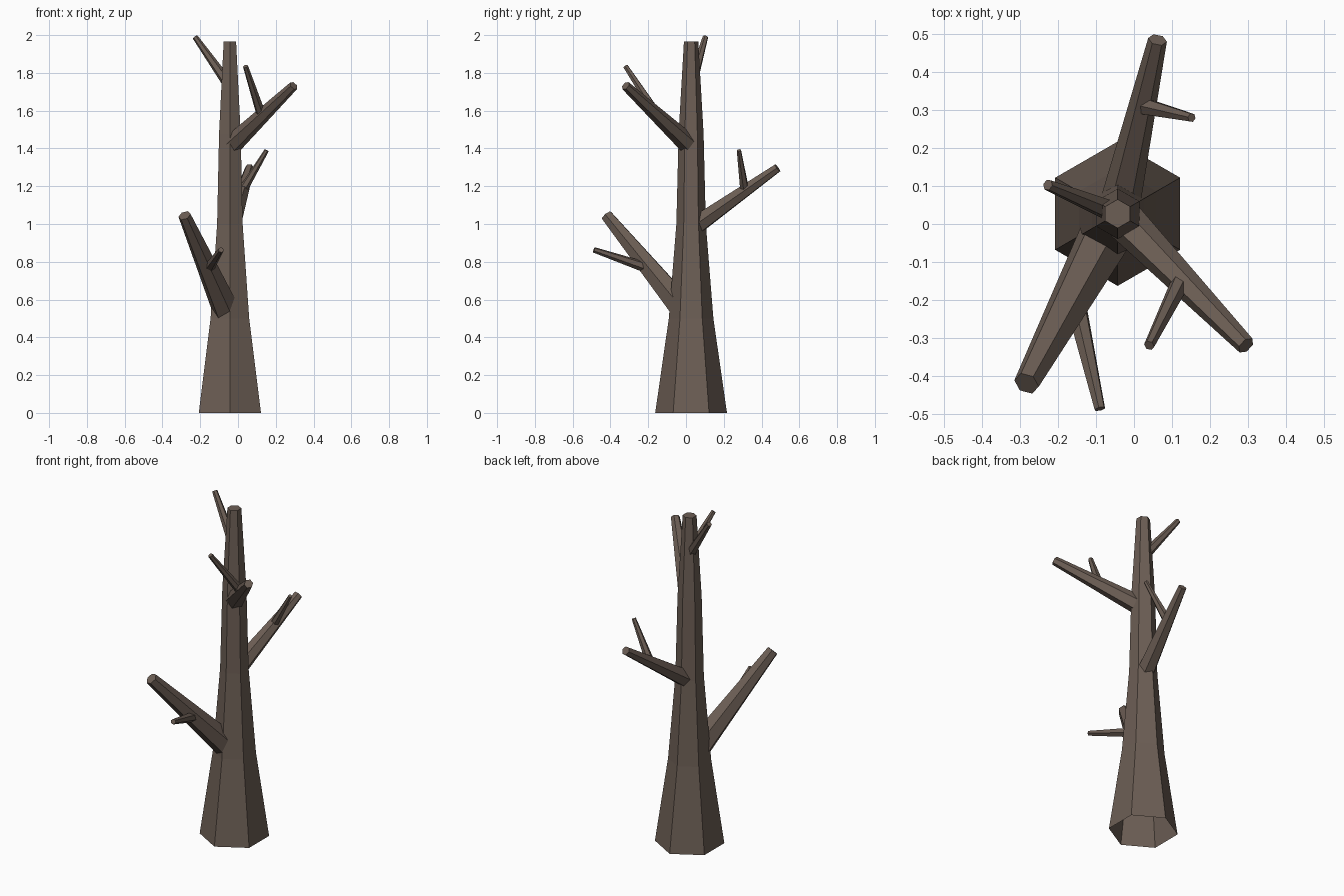
import bpy, bmesh
from math import radians, cos, sin
from mathutils import Vector

cube = bpy.data.objects.get("Cube")
if cube:
    bpy.data.objects.remove(cube, do_unlink=True)

SIDES = 6
bark = bpy.data.materials.new("dark_brown_bark")
bark.use_nodes = True
colour = (0.15, 0.112, 0.09, 1)
bark.diffuse_color = colour
bark.node_tree.nodes["Principled BSDF"].inputs["Base Color"].default_value = colour


def limb(name, rings, turn):
    """Six-sided tapering tube through (centre, radius) rings, capped at the tip only."""
    axis = rings[-1][0] - rings[0][0]
    rot = Vector((0, 0, 1)).rotation_difference(axis)
    bm = bmesh.new()
    loops = []
    for centre, radius in rings:
        angles = [radians(turn + 360 * i / SIDES) for i in range(SIDES)]
        loops.append([bm.verts.new(centre + rot @ Vector((radius * cos(a), radius * sin(a), 0)))
                      for a in angles])
    for low, high in zip(loops, loops[1:]):
        for i in range(SIDES):
            j = (i + 1) % SIDES
            bm.faces.new((low[i], low[j], high[j], high[i]))
    bm.faces.new(loops[-1])
    mesh = bpy.data.meshes.new(name)
    bm.to_mesh(mesh)
    bm.free()
    mesh.materials.append(bark)
    bpy.context.collection.objects.link(bpy.data.objects.new(name, mesh))


def on_trunk(z):
    return Vector((-0.043, 0.027, z))


# Trunk, hollow at the bottom
profile = [(0, 0.19), (0.5, 0.118), (1.0, 0.078), (1.48, 0.066), (1.965, 0.038)]
limb("trunk", [(on_trunk(z), r) for z, r in profile], 30)

# Branches: start height, start radius, tip, tip radius, then an optional twig
# given as position along the branch, start radius, tip, tip radius
branches = {
    "lower_front_branch": (0.50, 0.078, (-0.283, -0.42, 1.045), 0.034,
                           (0.48, 0.03, (-0.09, -0.487, 0.863), 0.015)),
    "middle_back_branch": (0.975, 0.055, (0.062, 0.485, 1.297), 0.025,
                           (0.62, 0.025, (0.152, 0.28, 1.39), 0.012)),
    "upper_front_branch": (1.41, 0.055, (0.295, -0.32, 1.732), 0.025,
                           (0.5, 0.026, (0.04, -0.32, 1.835), 0.014)),
    "top_branch": (1.73, 0.03, (-0.227, 0.103, 1.99), 0.015, None),
}
for name, (z, r0, tip, r1, twig) in branches.items():
    start, end = on_trunk(z), Vector(tip)
    limb(name, [(start, r0), (end, r1)], 50)
    if twig:
        t, q0, twig_tip, q1 = twig
        limb(name.replace("branch", "twig"),
             [(start.lerp(end, t), q0), (Vector(twig_tip), q1)], 50)
